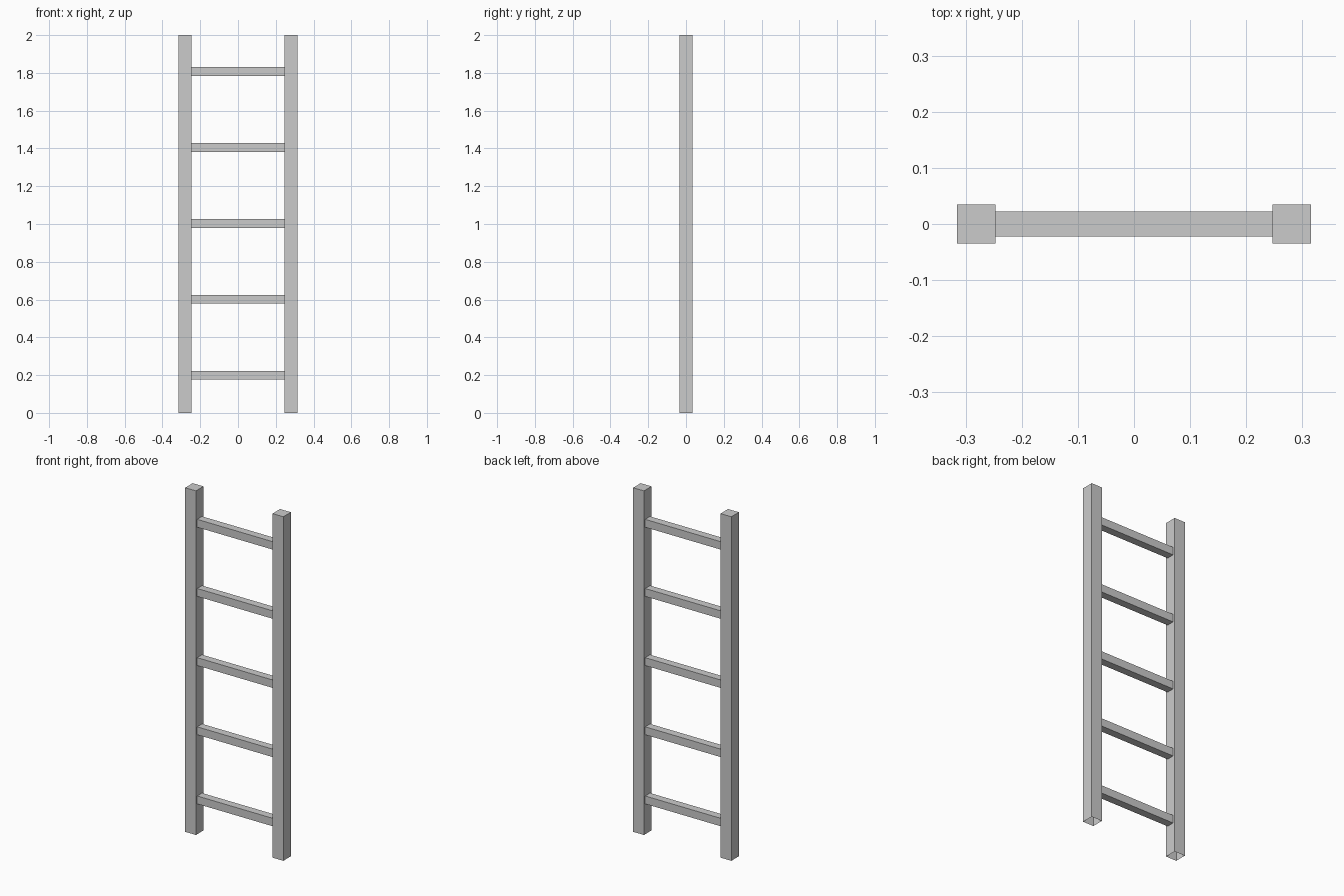
import bpy, bmesh
from mathutils import Matrix, Vector

if "Cube" in bpy.data.objects:
    bpy.data.objects.remove(bpy.data.objects["Cube"])


def box(name, center, size, open_dirs=()):
    """Box whose faces pointing along open_dirs are left out."""
    bm = bmesh.new()
    bmesh.ops.create_cube(bm, size=1, matrix=Matrix.Diagonal((*size, 1)))
    bm.normal_update()
    gone = [f for f in bm.faces
            if any(f.normal.dot(Vector(d)) > 0.9 for d in open_dirs)]
    bmesh.ops.delete(bm, geom=gone, context='FACES')
    mesh = bpy.data.meshes.new(name)
    bm.to_mesh(mesh)
    bm.free()
    obj = bpy.data.objects.new(name, mesh)
    obj.location = center
    bpy.context.collection.objects.link(obj)
    return obj


HEIGHT = 2.0
RAIL = 0.069          # square rail thickness
OUTER = 0.3155        # half width of the ladder
INNER = OUTER - RAIL  # rung half length

# Side rails, open at the foot
for side, sx in (("left", -1), ("right", 1)):
    box(f"{side}_rail", (sx * (OUTER - RAIL / 2), 0, HEIGHT / 2),
        (RAIL, RAIL, HEIGHT), [(0, 0, -1)])

# Rungs, butting against the inner rail faces with no hidden end caps
for i in range(5):
    box(f"rung_{i + 1}", (0, 0, 0.199 + 0.402 * i),
        (2 * INNER, 0.045, 0.046), [(1, 0, 0), (-1, 0, 0)])
